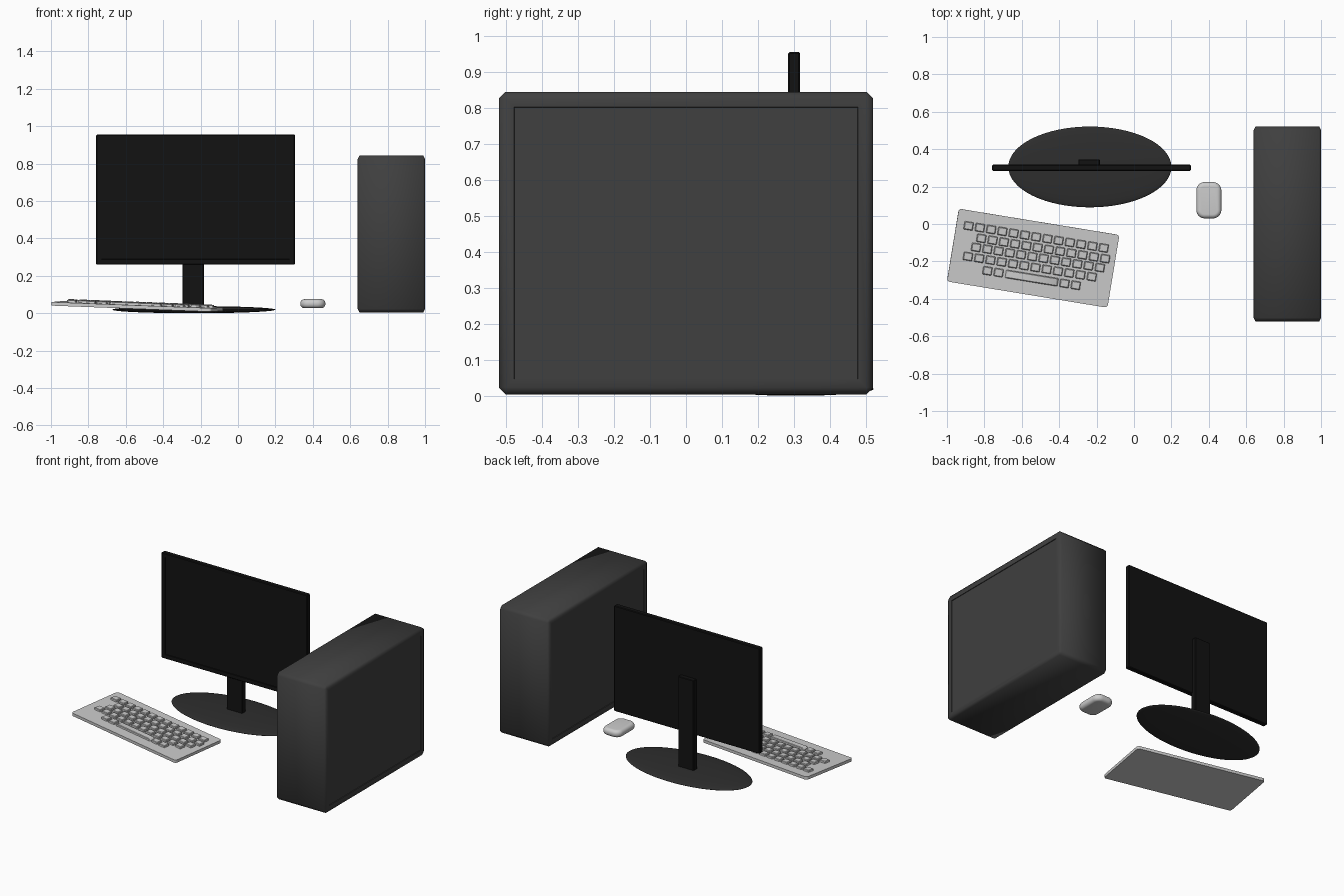
import bpy, bmesh
from math import radians
from mathutils import Matrix, Vector

if "Cube" in bpy.data.objects:
    bpy.data.objects.remove(bpy.data.objects["Cube"])


def material(name, v):
    m = bpy.data.materials.new(name)
    m.diffuse_color = (v, v, v, 1)
    m.use_nodes = True
    m.node_tree.nodes["Principled BSDF"].inputs["Base Color"].default_value = m.diffuse_color
    return m


CASE = material("case_black", 0.05)
FOOT = material("foot_black", 0.027)
SCREEN = material("screen_black", 0.006)


def box(bm, lo, hi, taper=1.0):
    """Add an axis-aligned box, top scaled by taper; return its verts."""
    lo, hi = Vector(lo), Vector(hi)
    mat = Matrix.Translation((lo + hi) / 2) @ Matrix.Diagonal((*(hi - lo), 1))
    verts = bmesh.ops.create_cube(bm, size=1, matrix=mat)["verts"]
    c = (lo + hi) / 2
    for v in verts:
        if v.co.z > c.z:
            v.co.x = c.x + (v.co.x - c.x) * taper
            v.co.y = c.y + (v.co.y - c.y) * taper
    return verts


def bevel(bm, edges, width, segments=1):
    bmesh.ops.bevel(bm, geom=list(edges), offset=width, segments=segments,
                    profile=0.5, affect='EDGES', clamp_overlap=True)


def recess(bm, direction, thickness, depth):
    """Inset and push in the large face that looks in a direction."""
    bm.normal_update()
    faces = [f for f in bm.faces if f.normal.dot(Vector(direction)) > 0.99]
    big = max(faces, key=lambda f: f.calc_area())
    bmesh.ops.inset_individual(bm, faces=[big], thickness=thickness)
    bmesh.ops.inset_individual(bm, faces=[big], thickness=0.001, depth=-depth)


def upright(e):
    d = e.verts[0].co - e.verts[1].co
    return abs(d.z) > 0.99 * d.length


def finish(bm, name, mat=None, angle=50, matrix=None):
    if matrix:
        bm.transform(matrix)
    bmesh.ops.recalc_face_normals(bm, faces=bm.faces[:])
    me = bpy.data.meshes.new(name)
    bm.to_mesh(me)
    bm.free()
    ob = bpy.data.objects.new(name, me)
    bpy.context.collection.objects.link(ob)
    if mat:
        me.materials.append(mat)
    bpy.ops.object.select_all(action='DESELECT')
    ob.select_set(True)
    bpy.context.view_layer.objects.active = ob
    bpy.ops.object.shade_smooth_by_angle(angle=radians(angle))
    return ob


# Tower case: chamfered box (chamfer narrower across x), recessed side panels
bm = bmesh.new()
box(bm, (-0.36, -0.52, 0.004), (0.36, 0.52, 0.844))
bevel(bm, bm.edges, 0.019)
bmesh.ops.scale(bm, vec=(0.5, 1, 1), verts=bm.verts[:])
bmesh.ops.translate(bm, vec=(0.82, 0, 0), verts=bm.verts[:])
for side in (-1, 1):
    recess(bm, (side, 0, 0), 0.033, 0.004)
finish(bm, "tower_case", CASE, 65)

# Monitor panel with recessed screen
bm = bmesh.new()
box(bm, (-0.758, 0.284, 0.26), (0.304, 0.317, 0.955))
bevel(bm, bm.edges, 0.004)
recess(bm, (0, -1, 0), 0.034, 0.005)
finish(bm, "monitor_panel", SCREEN, 30)

# Monitor neck
bm = bmesh.new()
box(bm, (-0.297, 0.305, 0.02), (-0.183, 0.345, 0.63))
bevel(bm, bm.edges, 0.003)
finish(bm, "monitor_neck", SCREEN, 30)

# Monitor foot: very flat ellipsoid
bm = bmesh.new()
bmesh.ops.create_uvsphere(bm, u_segments=64, v_segments=24, radius=1)
finish(bm, "monitor_foot", FOOT, 60,
       Matrix.Translation((-0.236, 0.305, 0.019)) @ Matrix.Diagonal((0.436, 0.216, 0.019, 1)))

# Mouse: rounded pebble
bm = bmesh.new()
box(bm, (0.333, 0.03, 0.027), (0.467, 0.224, 0.075))
bevel(bm, [e for e in bm.edges if upright(e)], 0.045, 8)
bevel(bm, [e for e in bm.edges if len(e.link_faces) == 2
           and e.calc_face_angle() > 1], 0.022, 6)
finish(bm, "mouse", None, 60)

# Keyboard frame: turned and slightly tilted
TILT = (Matrix.Translation((-0.539, -0.183, 0.046)) @ Matrix.Rotation(radians(-9.3), 4, 'Z')
        @ Matrix.Rotation(0.038, 4, 'Y') @ Matrix.Rotation(0.014, 4, 'X'))
bm = bmesh.new()
box(bm, (-0.435, -0.197, -0.019), (0.435, 0.197, 0))
bevel(bm, [e for e in bm.edges if upright(e)], 0.016, 4)
finish(bm, "keyboard_base", None, 30, TILT)

# Keys: rows of (start u, v, count), plus a space bar
PITCH, KW, KD, KH = 0.061, 0.025, 0.022, 0.013
ROWS = [(-0.369, 0.115, 13), (-0.291, 0.060, 12), (-0.311, 0.008, 12),
        (-0.346, -0.047, 12), (-0.231, -0.106, 2), (0.187, -0.106, 2)]
keys = [(u + i * PITCH, v, KW) for u, v, n in ROWS for i in range(n)]
keys.append((0.010, -0.106, 0.143))
bm = bmesh.new()
for u, v, w in keys:
    box(bm, (u - w, v - KD, -0.002), (u + w, v + KD, KH), 0.93)
bevel(bm, [e for e in bm.edges if max(p.co.z for p in e.verts) > 0], 0.003)
finish(bm, "keyboard_keys", None, 30, TILT)
